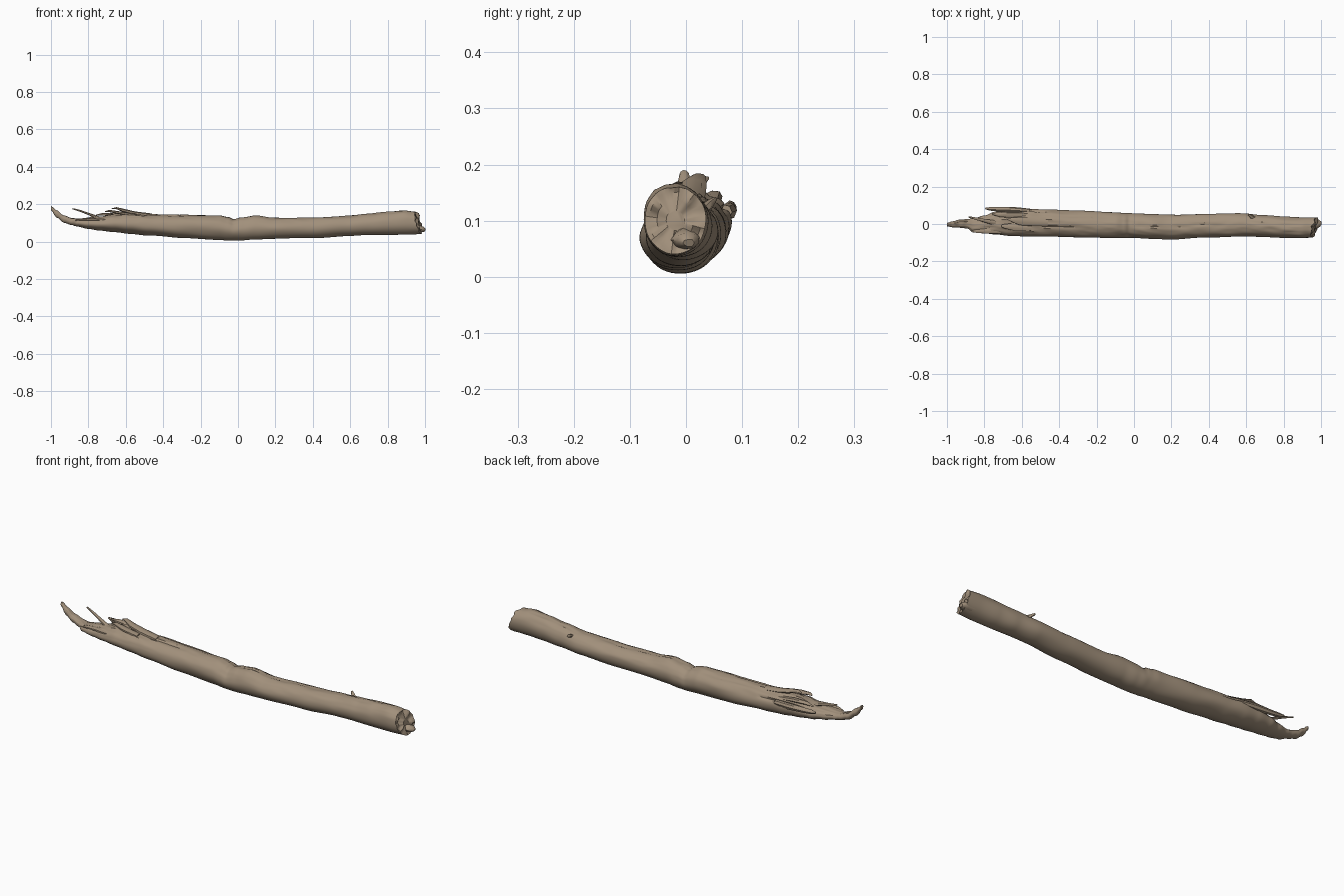
import bpy, bmesh, math
from mathutils import Vector, noise

if "Cube" in bpy.data.objects:
    bpy.data.objects.remove(bpy.data.objects["Cube"])

bark = bpy.data.materials.new("driftwood tan")
bark.diffuse_color = (0.36, 0.28, 0.20, 1)
bark.use_nodes = True
bark.node_tree.nodes["Principled BSDF"].inputs["Base Color"].default_value = bark.diffuse_color

# Log outline along x: (x, y min, y max, z min, z max)
SECTIONS = [
    (-1.0, -.012, .006, .168, .190), (-.97, -.018, .014, .128, .168),
    (-.93, -.020, .024, .100, .140), (-.89, -.024, .026, .088, .126),
    (-.86, -.046, .030, .080, .122), (-.80, -.050, .045, .068, .126),
    (-.74, -.056, .066, .059, .134), (-.66, -.064, .078, .050, .150),
    (-.58, -.066, .082, .042, .152), (-.48, -.068, .077, .033, .147),
    (-.30, -.071, .073, .020, .143), (-.10, -.074, .062, .009, .139),
    (-.05, -.075, .058, .006, .130), (-.025, -.075, .057, .006, .119),
    (.02, -.076, .055, .006, .131), (.09, -.079, .051, .011, .140),
    (.20, -.082, .050, .015, .127), (.40, -.072, .054, .019, .130),
    (.58, -.066, .057, .029, .138), (.70, -.070, .047, .034, .149),
    (.80, -.074, .040, .037, .160), (.90, -.077, .036, .039, .166),
    (.965, -.074, .036, .041, .160),
]
SIDES, RINGS = 48, 200


def section(x):
    for a, b in zip(SECTIONS, SECTIONS[1:]):
        if x <= b[0]:
            t = (x - a[0]) / (b[0] - a[0])
            t = t * t * (3 - 2 * t)
            return [p + (q - p) * t for p, q in zip(a[1:], b[1:])]
    return SECTIONS[-1][1:]


def finish(bm, name, angle):
    bmesh.ops.recalc_face_normals(bm, faces=bm.faces)
    me = bpy.data.meshes.new(name)
    bm.to_mesh(me)
    bm.free()
    me.materials.append(bark)
    ob = bpy.data.objects.new(name, me)
    bpy.context.collection.objects.link(ob)
    bpy.ops.object.select_all(action='DESELECT')
    ob.select_set(True)
    bpy.context.view_layer.objects.active = ob
    bpy.ops.object.shade_smooth_by_angle(angle=math.radians(angle))


def bridge(bm, a, b):
    n = len(a)
    for i in range(n):
        bm.faces.new((a[i], a[(i + 1) % n], b[(i + 1) % n], b[i]))


def log_point(x, a):
    y0, y1, z0, z1 = section(x)
    c, s = math.cos(a), math.sin(a)
    ry, rz = (y1 - y0) / 2, (z1 - z0) / 2
    up = max(s, 0)
    broken = min(max((-.42 - x) / .15, 0), 1)
    # long soft lumps, with finer ragged grain on the broken upper side
    r = 1 + .05 * noise.noise(Vector((x * 5, c * 1.2, s * 1.2)))
    r += up * (.05 + .10 * broken) * noise.noise(Vector((x * 13, c * 6, s * 3 + 4)))
    # cracks running along the top
    for mid, x0, x1, depth in ((1.5, -.03, .55, .08), (1.1, -.55, -.05, .09),
                               (1.9, -.8, -.2, .08), (1.3, .6, .9, .06),
                               (.6, -.8, -.45, .13)):
        if x0 < x < x1:
            line = mid + .22 * noise.noise(Vector((x * 7, mid * 9, 0)))
            fade = math.sin(math.pi * (x - x0) / (x1 - x0)) ** .5
            r -= depth * fade * math.exp(-((a - line) / .08) ** 2)
    # diagonal end cut
    slant = min(max((x - .85) / .115, 0), 1)
    dx = slant * (.012 * c - .016 * s + .012 * noise.noise(Vector((c * 3, s * 3, 7))))
    return Vector((x + dx, (y0 + y1) / 2 + ry * r * c, (z0 + z1) / 2 + rz * r * s))


# Main log with a rough, slightly hollow end
bm = bmesh.new()
rings = []
for k in range(RINGS + 1):
    x = -1 + 1.965 * k / RINGS
    rings.append([bm.verts.new(log_point(x, 2 * math.pi * i / SIDES)) for i in range(SIDES)])
for a, b in zip(rings, rings[1:]):
    bridge(bm, a, b)
bm.faces.new(rings[0])
centre = Vector((.972, -.019, .10))
prev = rings[-1]
for f in (.85, .6, .3):
    ring = []
    for v in rings[-1]:
        p = centre.lerp(v.co, f)
        p.x += .018 * noise.noise(p * 38) - .008 * (1 - f)
        ring.append(bm.verts.new(p))
    bridge(bm, prev, ring)
    prev = ring
bm.faces.new(prev)
finish(bm, "log", 40)


def splinter(name, points, widths, flat=.5, sides=7):
    """Ragged tapered shard through the given points."""
    bm = bmesh.new()
    prev = None
    pts = [Vector(p) for p in points]
    for k, (p, w) in enumerate(zip(pts, widths)):
        d = (pts[min(k + 1, len(pts) - 1)] - pts[max(k - 1, 0)]).normalized()
        side = d.cross(Vector((0, 0, 1))).normalized()
        up = side.cross(d)
        ring = []
        for i in range(sides):
            a = 2 * math.pi * i / sides
            r = w * (1 + .25 * noise.noise(p * 40 + Vector((i, 0, 0))))
            ring.append(bm.verts.new(p + side * r * math.cos(a) + up * r * flat * math.sin(a)))
        if prev:
            bridge(bm, prev, ring)
        else:
            bm.faces.new(ring)
        prev = ring
    bm.faces.new(prev)
    finish(bm, name, 45)


# Shards on the broken end
splinter("thin_splinter", [(-.74, .005, .125), (-.79, .015, .145), (-.84, .027, .163),
                           (-.885, .038, .176)], [.013, .009, .007, .004], .7)
splinter("back_shard", [(-.56, .070, .115), (-.64, .076, .118), (-.72, .078, .121),
                        (-.77, .080, .125), (-.795, .083, .128)], [.012, .014, .012, .010, .004], 1.1)
splinter("top_shard", [(-.46, .010, .140), (-.55, .012, .152), (-.61, .015, .166),
                       (-.65, .022, .179), (-.675, .026, .176)], [.022, .025, .022, .013, .004], .4)
splinter("low_shard", [(-.55, -.020, .142), (-.63, -.018, .154), (-.69, -.012, .164),
                       (-.71, -.010, .160)], [.018, .020, .014, .005], .4)
splinter("side_shard", [(-.55, .045, .130), (-.65, .048, .143), (-.72, .050, .146),
                        (-.76, .054, .142)], [.016, .018, .013, .004], .6)
splinter("front_shard", [(-.70, -.035, .115), (-.78, -.036, .120), (-.84, -.038, .118),
                         (-.87, -.036, .112)], [.016, .017, .012, .004], .5)

# Broken twig stub, and a chip at the lower cut end
splinter("twig_stub", [(.64, .030, .118), (.625, .042, .130), (.612, .052, .139)],
         [.014, .009, .005], .8)
splinter("end_chip", [(.93, -.005, .066), (.97, .0, .066), (.99, .004, .064),
                      (1.0, .005, .060)], [.028, .026, .020, .010], .7, 9)
